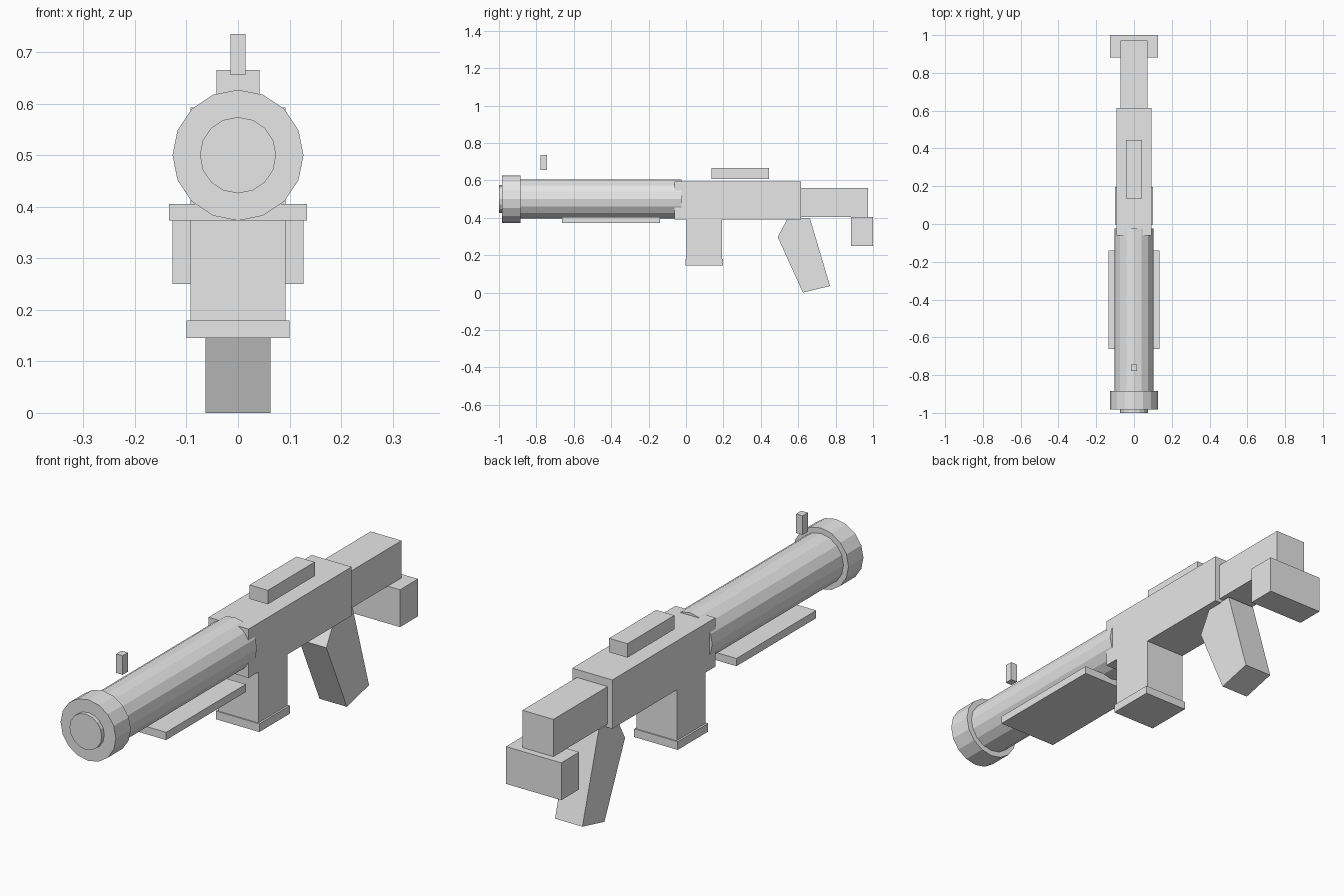
import bpy, bmesh, math
from mathutils import Matrix

if "Cube" in bpy.data.objects:
    bpy.data.objects.remove(bpy.data.objects["Cube"])

grey = bpy.data.materials.new("light grey")
grey.diffuse_color = (0.8, 0.8, 0.8, 1)
grey.use_nodes = True
grey.node_tree.nodes["Principled BSDF"].inputs["Base Color"].default_value = grey.diffuse_color


def finish(name, bm):
    bmesh.ops.recalc_face_normals(bm, faces=bm.faces)
    mesh = bpy.data.meshes.new(name)
    bm.to_mesh(mesh)
    bm.free()
    mesh.materials.append(grey)
    obj = bpy.data.objects.new(name, mesh)
    bpy.context.collection.objects.link(obj)
    return obj


def box(name, half_x, y0, y1, z0, z1):
    """Box centred on x = 0."""
    bm = bmesh.new()
    place = Matrix.Translation((0, (y0 + y1) / 2, (z0 + z1) / 2))
    size = Matrix.Diagonal((2 * half_x, y1 - y0, z1 - z0, 1))
    bmesh.ops.create_cube(bm, size=1, matrix=place @ size)
    return finish(name, bm)


def tube(name, radius, y0, y1):
    """Closed 16-sided cylinder along y on the bore axis."""
    bm = bmesh.new()
    place = Matrix.Translation((0, (y0 + y1) / 2, 0.5))
    turn = Matrix.Rotation(math.pi / 2, 4, 'X')
    bmesh.ops.create_cone(bm, cap_ends=True, segments=16, radius1=radius,
                          radius2=radius, depth=y1 - y0, matrix=place @ turn)
    return finish(name, bm)


def side_profile(name, half_x, points):
    """Side outline (y, z) extruded across x."""
    bm = bmesh.new()
    face = bm.faces.new([bm.verts.new((-half_x, y, z)) for y, z in points])
    new = bmesh.ops.extrude_face_region(bm, geom=[face])["geom"]
    bmesh.ops.translate(bm, vec=(2 * half_x, 0, 0),
                        verts=[v for v in new if isinstance(v, bmesh.types.BMVert)])
    return finish(name, bm)


# Barrel, muzzle collar and the plug in the muzzle
tube("barrel", 0.104, -0.95, -0.024)
tube("muzzle_collar", 0.127, -0.983, -0.885)
tube("muzzle_plug", 0.074, -1.0, -0.90)

# Body and shoulder stock
box("receiver", 0.092, -0.062, 0.615, 0.39, 0.593)
box("stock", 0.071, 0.61, 0.972, 0.405, 0.56)
box("butt", 0.127, 0.882, 1.0, 0.25, 0.405)

# Magazine and its base
box("magazine", 0.092, 0.002, 0.192, 0.17, 0.40)
box("magazine_base", 0.10, -0.003, 0.197, 0.145, 0.179)

# Hand guard under the barrel
box("hand_guard", 0.134, -0.663, -0.14, 0.373, 0.405)

# Sights
box("rear_sight", 0.042, 0.136, 0.444, 0.607, 0.665)
box("front_sight", 0.015, -0.778, -0.744, 0.656, 0.735)

# Slanted hand grip
side_profile("grip", 0.063, [(0.543, 0.395), (0.663, 0.395), (0.77, 0.035),
                             (0.625, 0.0), (0.49, 0.297)])
